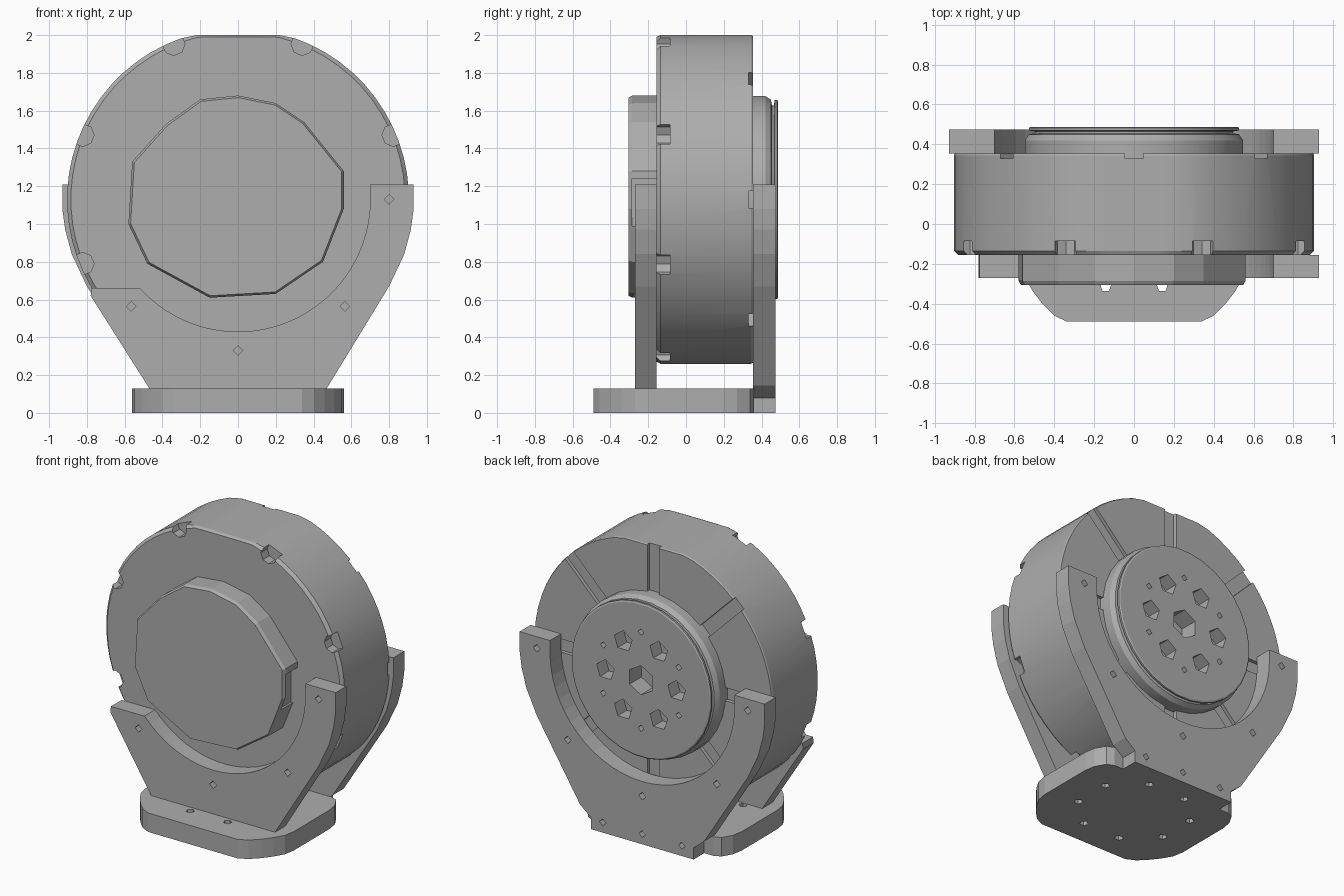
import bpy, bmesh
from math import sin, cos, pi, radians
from mathutils import Matrix, Vector

if "Cube" in bpy.data.objects:
    bpy.data.objects.remove(bpy.data.objects["Cube"], do_unlink=True)

GREY = (0.42, 0.42, 0.42, 1)
AXIS_Z = 1.13  # height of the drum axle

metal = bpy.data.materials.new("plain_grey")
metal.use_nodes = True
metal.diffuse_color = GREY
metal.node_tree.nodes["Principled BSDF"].inputs["Base Color"].default_value = GREY


def loft(bm, rings):
    """Skin a stack of equal-length point rings and cap both ends."""
    loops = [[bm.verts.new(p) for p in ring] for ring in rings]
    for a, b in zip(loops, loops[1:]):
        for i in range(len(a)):
            j = (i + 1) % len(a)
            bm.faces.new((a[i], a[j], b[j], b[i]))
    bm.faces.new(loops[0][::-1])
    bm.faces.new(loops[-1])
    bmesh.ops.recalc_face_normals(bm, faces=bm.faces)


def finish(name, bm):
    mesh = bpy.data.meshes.new(name)
    bm.to_mesh(mesh)
    bm.free()
    obj = bpy.data.objects.new(name, mesh)
    bpy.context.collection.objects.link(obj)
    mesh.materials.append(metal)
    return obj


def part(name, rings):
    bm = bmesh.new()
    loft(bm, rings)
    return finish(name, bm)


def prism(name, outline, y0, y1):
    return part(name, [[(x, y, z) for x, z in outline] for y in (y0, y1)])


def circle(r, y, n=64, flat=9):
    """Ring around the drum axle, trimmed flat above and below."""
    ring = []
    for i in range(n):
        a = 2 * pi * (i + 0.5) / n
        ring.append((r * cos(a), y, AXIS_Z + max(-flat, min(flat, r * sin(a)))))
    return ring


def polar(r, degrees, y):
    a = radians(degrees)
    return Vector((r * cos(a), y, AXIS_Z + r * sin(a)))


def add_hole(bm, centre, r, depth, sides=6, upright=False):
    turn = Matrix() if upright else Matrix.Rotation(pi / 2, 4, "X")
    bmesh.ops.create_cone(bm, cap_ends=True, segments=sides, radius1=r, radius2=r,
                          depth=depth, matrix=Matrix.Translation(centre) @ turn)


def carve(obj, bm):
    cutter = finish("cutter", bm)
    cutter.hide_render = True
    mod = obj.modifiers.new("cut", "BOOLEAN")
    mod.operation, mod.solver, mod.object = "DIFFERENCE", "EXACT", cutter
    bpy.context.view_layer.objects.active = obj
    bpy.ops.object.modifier_apply(modifier="cut")
    bpy.data.objects.remove(cutter, do_unlink=True)


def smooth(obj):
    bpy.ops.object.select_all(action="DESELECT")
    obj.select_set(True)
    bpy.context.view_layer.objects.active = obj
    bpy.ops.object.shade_smooth_by_angle(angle=radians(25))


# Drum with bolt notches on the front rim and radial slots on the back
drum = part("drum", [circle(r, y, flat=f) for r, y, f in (
    (0.885, -0.155, 0.86), (0.905, -0.135, 0.87), (0.905, 0.345, 0.87), (0.9, 0.355, 0.865))])
cuts = bmesh.new()
for k in range(8):
    add_hole(cuts, polar(0.89, 22.5 + 45 * k, -0.15), 0.06, 0.13, 8)
    slot = (Matrix.Translation(polar(0.76, 45 * k, 0.355))
            @ Matrix.Rotation(-radians(45 * k), 4, "Y") @ Matrix.Diagonal((0.5, 0.05, 0.09, 1)))
    bmesh.ops.create_cube(cuts, size=1, matrix=slot)
carve(drum, cuts)
smooth(drum)

# Front cover: faceted disc with a cable opening on its left edge
facets = [(-0.2, 1.66), (0, 1.68), (0.2, 1.64), (0.35, 1.54), (0.56, 1.28), (0.56, 1.08),
          (0.45, 0.8), (0.2, 0.63), (-0.15, 0.61), (-0.48, 0.79), (-0.58, 1.0),
          (-0.56, 1.33), (-0.38, 1.53)]
cover = part("front_cover", [
    [(x * s, y, AXIS_Z + (z - AXIS_Z) * s) for x, z in facets]
    for s, y in ((0.98, -0.305), (1, -0.285), (1, -0.15))])
cuts = bmesh.new()
bmesh.ops.create_cube(cuts, size=1, matrix=Matrix.Translation((0.58, -0.21, 1.115))
                      @ Matrix.Diagonal((0.14, 0.15, 0.25, 1)))
carve(cover, cuts)

# Back hub: stepped disc with a ring of pockets
hub = part("back_hub", [circle(r, y, 32) for r, y in (
    (0.55, 0.33), (0.55, 0.42), (0.53, 0.45), (0.5, 0.455),
    (0.5, 0.465), (0.53, 0.47), (0.53, 0.483), (0.52, 0.488))])
cuts = bmesh.new()
add_hole(cuts, polar(0, 0, 0.45), 0.1, 0.18)
for k in range(6):
    add_hole(cuts, polar(0.27, 60 * k, 0.46), 0.07, 0.14, 5)
    add_hole(cuts, polar(0.33, 60 * k + 30, 0.47), 0.022, 0.08, 4)
carve(hub, cuts)
smooth(hub)

# Cradle plates: outer edge of one arm, from the arm top down to the foot
ARM = [(0.93, 1.21), (0.93, 1.08), (0.915, 0.97), (0.88, 0.84), (0.8, 0.67)]


def inner_arc(start, end, n=28, r=0.7):
    """Inner edge of the cradle, swept between two angles."""
    steps = [radians(start + (end - start) * i / n) for i in range(n + 1)]
    return [(r * cos(a), AXIS_Z + r * sin(a)) for a in steps]


def mirrored(points):
    return [(-x, z) for x, z in reversed(points)]


right_side = ARM + [(0.47, 0.145), (0.39, 0.08), (0.39, 0)]
back_plate = prism("back_cradle", right_side + mirrored(right_side)
                   + [(-0.7, 1.21)] + inner_arc(180, 360) + [(0.7, 1.21)], 0.355, 0.475)
cuts = bmesh.new()
for angle in (180, 225, 270, 315, 360):
    add_hole(cuts, polar(0.8, angle, 0.46), 0.026, 0.1, 4)
for x in (-0.3, 0, 0.3):
    add_hole(cuts, (x, 0.46, 0.07), 0.024, 0.1, 4)
carve(back_plate, cuts)

# Front plate has one short arm on its right
front_plate = prism("front_cradle", ARM + [(0.47, 0.13), (-0.47, 0.13), (-0.78, 0.62),
                    (-0.775, 0.66)] + inner_arc(222, 360) + [(0.7, 1.21)], -0.27, -0.155)
cuts = bmesh.new()
for angle in (225, 270, 315, 360):
    add_hole(cuts, polar(0.8, angle, -0.25), 0.026, 0.1, 4)
carve(front_plate, cuts)

# Base: round foot trimmed flat at the front, back and sides
outline = []
for i in range(48):
    a = 2 * pi * (i + 0.5) / 48
    outline.append((max(-0.56, min(0.56, 0.61 * cos(a))), max(-0.49, min(0.36, 0.61 * sin(a)))))
base = part("base", [[(x, y, z) for x, y in outline] for z in (0, 0.13)])
cuts = bmesh.new()
for k in range(8):
    a = radians(22.5 + 45 * k)
    add_hole(cuts, (0.37 * cos(a), 0.37 * sin(a) * 0.92, 0.065), 0.028, 0.3, 5, True)
carve(base, cuts)
